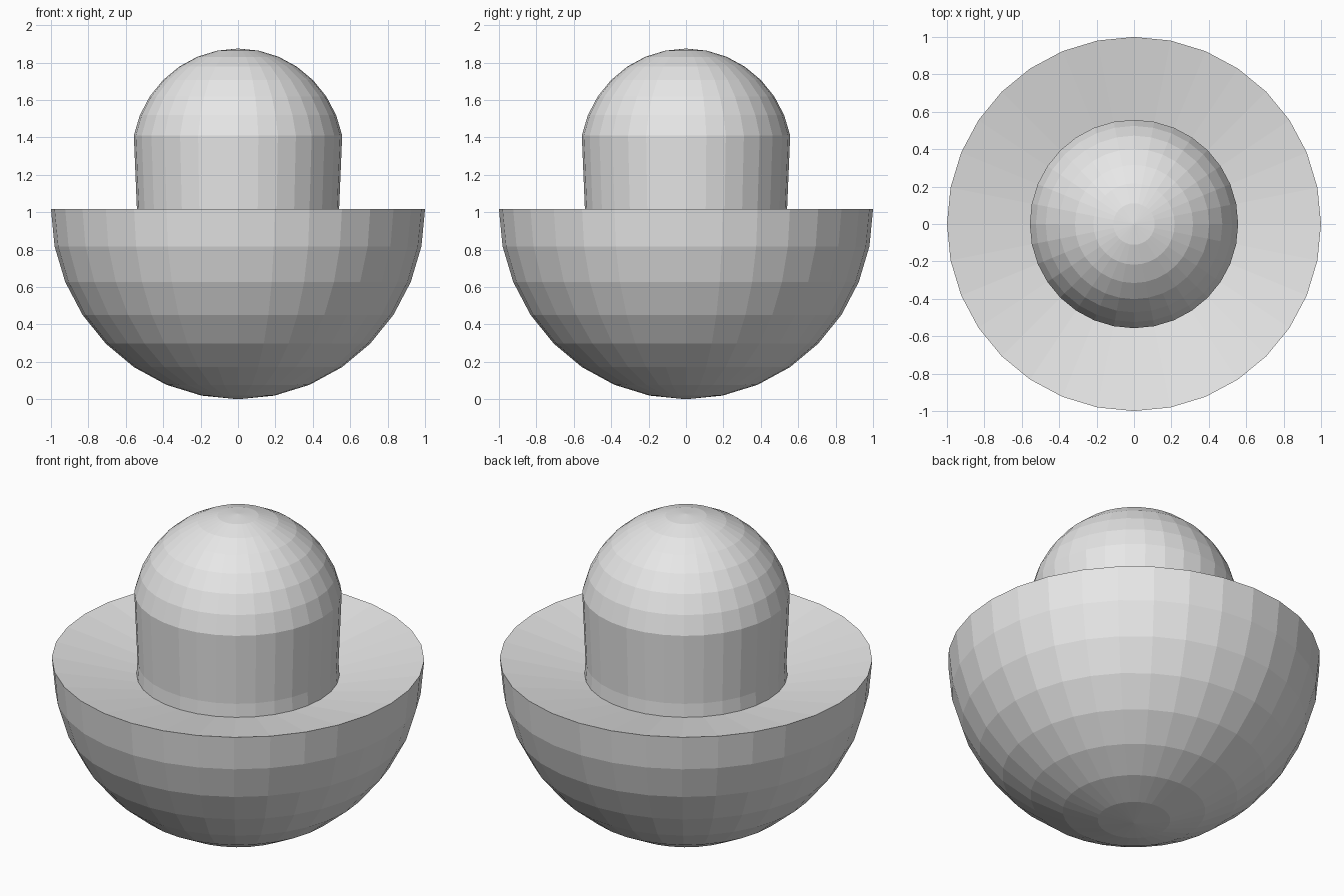
import bpy, bmesh
from math import sin, cos, pi

cube = bpy.data.objects.get("Cube")
if cube:
    bpy.data.objects.remove(cube, do_unlink=True)

SIDES = 32
STEP = pi / 16      # angle between rings
STRETCH = 1.016     # slight vertical stretch of both round parts

grey = bpy.data.materials.new("plain grey")
grey.use_nodes = True
grey.diffuse_color = (0.8, 0.8, 0.8, 1)
grey.node_tree.nodes["Principled BSDF"].inputs["Base Color"].default_value = (0.8, 0.8, 0.8, 1)


def lathe(name, profile):
    """Spin a list of (radius, z) around the z axis; zero radius is a pole."""
    bm = bmesh.new()
    rings = []
    for r, z in profile:
        count = SIDES if r > 0 else 1
        rings.append([bm.verts.new((r * cos(2 * pi * i / SIDES), r * sin(2 * pi * i / SIDES), z))
                      for i in range(count)])
    for a, b in zip(rings, rings[1:]):
        for i in range(SIDES):
            j = (i + 1) % SIDES
            quad = [a[i % len(a)], a[j % len(a)], b[j % len(b)], b[i % len(b)]]
            bm.faces.new(list(dict.fromkeys(quad)))
    bmesh.ops.recalc_face_normals(bm, faces=bm.faces)
    mesh = bpy.data.meshes.new(name)
    bm.to_mesh(mesh)
    bm.free()
    mesh.materials.append(grey)
    obj = bpy.data.objects.new(name, mesh)
    bpy.context.collection.objects.link(obj)
    return obj


# Half-sphere bowl with a shallow dished top
bowl = [(0, 0)] + [(sin(k * STEP), STRETCH * (1 - cos(k * STEP))) for k in range(1, 9)]
lathe("bowl", bowl + [(0, 0.81)])

# Domed column standing in the dish
R, TOP = 0.568, 1.875
dome = [(0, TOP)] + [(R * sin(k * STEP), TOP - R * STRETCH * (1 - cos(k * STEP))) for k in range(1, 8)]
lathe("domed_column", dome + [(0.54, 1.0), (0.546, 0.9), (0, 0.9)])
